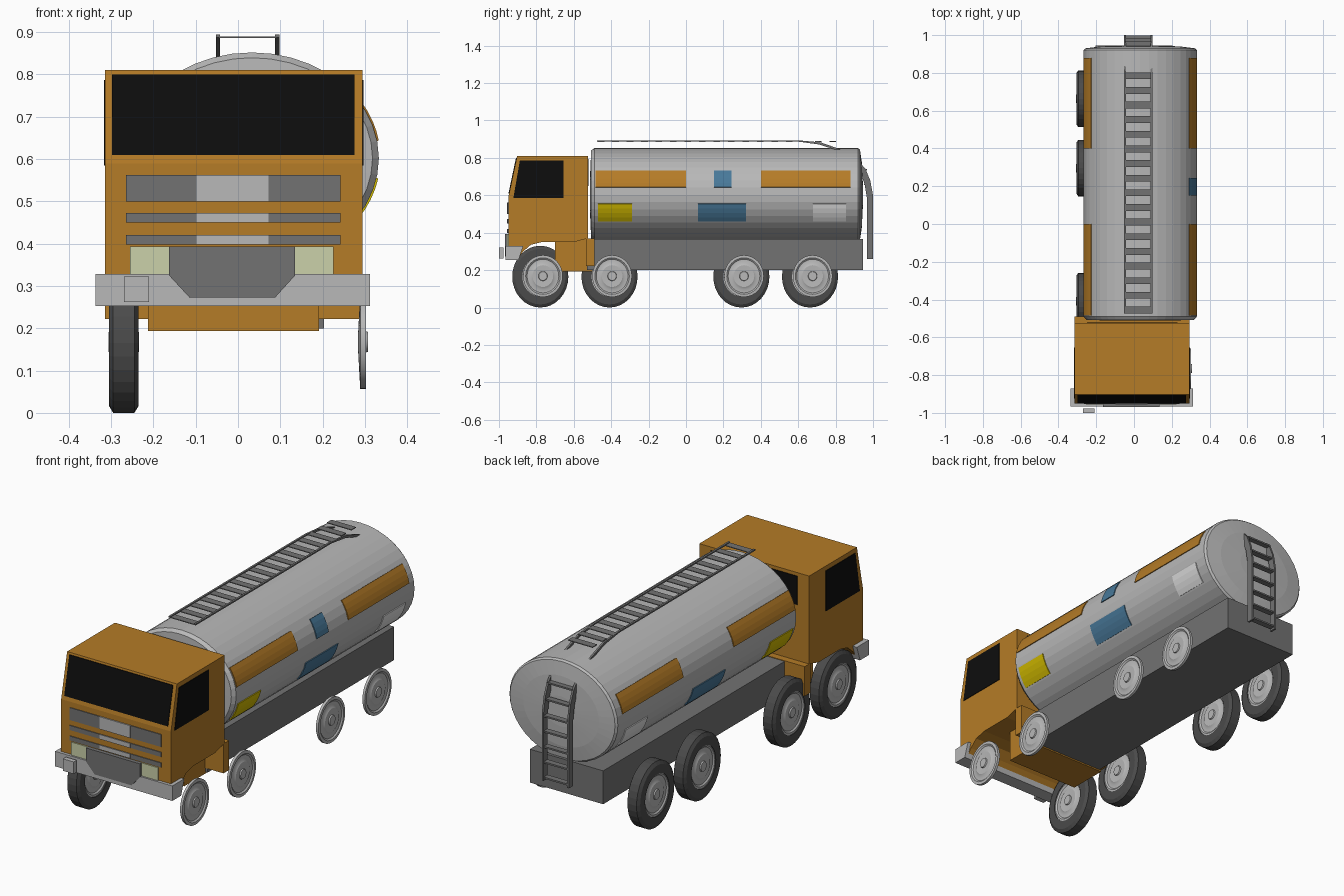
import bpy, bmesh, math
from math import sin, cos, pi, asin

old = bpy.data.objects.get("Cube")
if old:
    bpy.data.objects.remove(old, do_unlink=True)


def material(name, r, g, b):
    m = bpy.data.materials.new(name)
    m.use_nodes = True
    m.diffuse_color = (r, g, b, 1)
    m.node_tree.nodes["Principled BSDF"].inputs["Base Color"].default_value = (r, g, b, 1)
    return m


ORANGE = material("orange paint", 0.46, 0.2, 0.02)
STEEL = material("light steel", 0.48, 0.48, 0.48)
GREY = material("dark grey", 0.17, 0.17, 0.17)
RUBBER = material("tyre rubber", 0.07, 0.07, 0.07)
BLACK = material("black glass", 0.004, 0.004, 0.004)
LAMP = material("pale lamp", 0.6, 0.64, 0.4)
YELLOW = material("yellow label", 0.65, 0.5, 0.0)
BLUE = material("blue label", 0.065, 0.19, 0.32)
WHITE = material("white label", 0.75, 0.75, 0.75)

CAB_X = -0.01   # middle of the cab
TANK_X, TANK_Z, TANK_RX, TANK_RZ = 0.033, 0.602, 0.3, 0.25


def finish(name, bm, mat, smooth=False):
    bmesh.ops.recalc_face_normals(bm, faces=bm.faces)
    mesh = bpy.data.meshes.new(name)
    bm.to_mesh(mesh)
    bm.free()
    mesh.materials.append(mat)
    ob = bpy.data.objects.new(name, mesh)
    bpy.context.collection.objects.link(ob)
    if smooth:
        bpy.ops.object.select_all(action="DESELECT")
        ob.select_set(True)
        bpy.context.view_layer.objects.active = ob
        bpy.ops.object.shade_smooth_by_angle(angle=math.radians(30))
    return ob


def prism(name, pts, axis, a, b, mat):
    """Extrude an outline from a to b: (y, z) along x, or (x, z) along y."""
    bm = bmesh.new()
    put = (lambda p, t: (t, p[0], p[1])) if axis == "x" else (lambda p, t: (p[0], t, p[1]))
    lo = [bm.verts.new(put(p, a)) for p in pts]
    hi = [bm.verts.new(put(p, b)) for p in pts]
    bm.faces.new(lo)
    bm.faces.new(hi)
    for i in range(len(pts)):
        j = (i + 1) % len(pts)
        bm.faces.new((lo[i], lo[j], hi[j], hi[i]))
    return finish(name, bm, mat)


def box(name, x0, x1, y0, y1, z0, z1, mat):
    return prism(name, [(x0, z0), (x1, z0), (x1, z1), (x0, z1)], "y", y0, y1, mat)


def lathe(name, profile, axis, centre, ru, rz, sides, mat, closed=False, smooth=False):
    """Spin (distance along axis, radius) pairs into an elliptical solid."""
    bm = bmesh.new()
    rings = []
    for d, r in profile:
        ring = []
        for k in range(sides):
            t = 2 * pi * k / sides
            u, w = ru * r * cos(t), rz * r * sin(t)
            x, y = (d, u) if axis == "x" else (u, d)
            ring.append(bm.verts.new((centre[0] + x, centre[1] + y, centre[2] + w)))
        rings.append(ring)
    pairs = list(zip(rings, rings[1:])) + ([(rings[-1], rings[0])] if closed else [])
    for p, q in pairs:
        for k in range(sides):
            n = (k + 1) % sides
            bm.faces.new((p[k], p[n], q[n], q[k]))
    if not closed:
        bm.faces.new(rings[0])
        bm.faces.new(rings[-1])
    return finish(name, bm, mat, smooth)


# Chassis and tank
box("chassis", -0.203, 0.203, -0.53, 0.945, 0.2, 0.367, GREY)
lathe("tank", [(-0.512, 0.5), (-0.507, 0.95), (-0.49, 1), (0.92, 1), (0.93, 0.97),
               (0.94, 0.7), (0.945, 0.3)],
      "y", (TANK_X, 0, TANK_Z), TANK_RX, TANK_RZ, 40, STEEL)


# Thin curved labels on the tank
def label(name, side, y0, y1, z0, z1, mat):
    bm = bmesh.new()
    t0, t1 = (asin((z - TANK_Z) / TANK_RZ) for z in (z0, z1))
    rows = []
    for i in range(5):
        t = t0 + (t1 - t0) * i / 4
        row = []
        for grow, y in ((0.004, y0), (0.004, y1), (-0.004, y1), (-0.004, y0)):
            row.append(bm.verts.new((TANK_X + side * (TANK_RX + grow) * cos(t), y,
                                     TANK_Z + (TANK_RZ + grow) * sin(t))))
        rows.append(row)
    for p, q in zip(rows, rows[1:]):
        for k in range(4):
            n = (k + 1) % 4
            bm.faces.new((p[k], p[n], q[n], q[k]))
    bm.faces.new(rows[0])
    bm.faces.new(rows[-1])
    finish(name, bm, mat)


for side, word in ((1, "left"), (-1, "right")):
    label(word + "_front_stripe", side, -0.485, 0.0, 0.643, 0.73, ORANGE)
    label(word + "_rear_stripe", side, 0.4, 0.88, 0.643, 0.73, ORANGE)
    label(word + "_yellow_label", side, -0.47, -0.29, 0.462, 0.555, YELLOW)
    label(word + "_blue_label", side, 0.065, 0.32, 0.462, 0.555, BLUE)
    label(word + "_white_label", side, 0.68, 0.855, 0.462, 0.555, WHITE)
label("small_blue_label", 1, 0.15, 0.243, 0.643, 0.73, BLUE)

# Cab body with a wheel arch, lower box and rear flap
prism("cab", [(-0.525, 0.81), (-0.903, 0.81), (-0.95, 0.59), (-0.95, 0.27), (-0.9, 0.26),
              (-0.87, 0.3), (-0.83, 0.335), (-0.77, 0.35), (-0.6, 0.35), (-0.525, 0.37)],
      "x", CAB_X - 0.304, CAB_X + 0.304, ORANGE)
box("cab_lower_box", -0.213, 0.192, -0.7, -0.5, 0.193, 0.365, ORANGE)
box("cab_rear_flap", CAB_X - 0.304, CAB_X + 0.304, -0.535, -0.49, 0.222, 0.37, ORANGE)

# Windows
prism("windscreen", [(-0.949, 0.61), (-0.909, 0.8), (-0.903, 0.8), (-0.94, 0.61)],
      "x", CAB_X - 0.288, CAB_X + 0.285, BLACK)
for side, word in ((1, "left"), (-1, "right")):
    prism(word + "_side_window", [(-0.923, 0.585), (-0.655, 0.585), (-0.655, 0.787), (-0.888, 0.787)],
          "x", CAB_X + side * 0.3, CAB_X + side * 0.307, BLACK)
box("rear_window", -0.25, 0.23, -0.528, -0.521, 0.65, 0.793, BLACK)

# Grille strips with pale centres
for i, (z0, z1) in enumerate(((0.5, 0.562), (0.45, 0.473), (0.398, 0.42))):
    box(f"grille_strip_{i}", -0.265, 0.242, -0.954, -0.947, z0, z1, GREY)
    box(f"grille_centre_{i}", -0.098, 0.072, -0.956, -0.949, z0, z1, STEEL)

# Headlights, bumper, front guard and tow plate
for x0, x1, word in ((-0.255, -0.163, "right"), (0.135, 0.226, "left")):
    box(word + "_headlight", x0, x1, -0.956, -0.947, 0.328, 0.393, LAMP)
prism("bumper", [(-0.965, 0.253), (-0.965, 0.328), (-0.87, 0.328), (-0.895, 0.253)],
      "x", -0.337, 0.312, STEEL)
prism("front_guard", [(-0.163, 0.393), (-0.163, 0.325), (-0.115, 0.273), (0.088, 0.273),
                      (0.135, 0.325), (0.135, 0.393)], "y", -0.969, -0.947, GREY)
box("tow_plate", -0.27, -0.21, -1.0, -0.976, 0.262, 0.322, STEEL)

# Wheels: bare rims on the left, tyres with rims on the right
RIM = [(-0.011, 0.2), (-0.008, 0.7), (-0.006, 1), (0.007, 1), (0.008, 0.87), (0.002, 0.8),
       (0.002, 0.62), (0.008, 0.52), (0.006, 0.23), (0.012, 0.21), (0.012, 0.08)]
TYRE = [(-0.035, 0.64), (-0.035, 0.9), (-0.025, 1), (0.025, 1), (0.035, 0.9), (0.035, 0.64)]


def rim(name, x, y, out):
    lathe(name, [(out * d, r) for d, r in RIM], "x", (x, y, 0.168), 0.106, 0.112, 32, STEEL, smooth=True)


for i, y in enumerate((-0.765, -0.395, 0.31, 0.677)):
    rim(f"left_rim_{i}", 0.295, y, 1)
    lathe(f"right_tyre_{i}", TYRE, "x", (-0.27, y - 0.014, 0.165), 0.15, 0.165, 32, RUBBER, closed=True)
    rim(f"right_outer_rim_{i}", -0.294, y - 0.014, -1)
    rim(f"right_inner_rim_{i}", -0.246, y - 0.014, 1)

# Roof and rear ladders
for x, word in ((-0.047, "right"), (0.093, "left")):
    prism(word + "_roof_rail", [(-0.475, 0.887), (-0.475, 0.894), (0.6, 0.894), (0.72, 0.883),
                                (0.85, 0.837), (0.82, 0.837), (0.71, 0.872), (0.6, 0.887)],
          "x", x - 0.005, x + 0.005, GREY)
    prism(word + "_rear_rail", [(0.93, 0.775), (0.96, 0.74), (0.985, 0.68), (1.0, 0.6), (1.0, 0.26),
                                (0.968, 0.26), (0.968, 0.58), (0.955, 0.66), (0.925, 0.74)],
          "x", x - 0.005, x + 0.005, GREY)
for i in range(17):
    y = -0.455 + i * 0.0775
    box(f"roof_rung_{i}", -0.045, 0.091, y - 0.018, y + 0.018, 0.886, 0.89, GREY)
for i in range(7):
    z = 0.275 + i * 0.077
    y = 0.984 - max(0, z - 0.58) * 0.2
    box(f"rear_rung_{i}", -0.045, 0.091, y - 0.015, y + 0.015, z - 0.004, z + 0.004, GREY)
